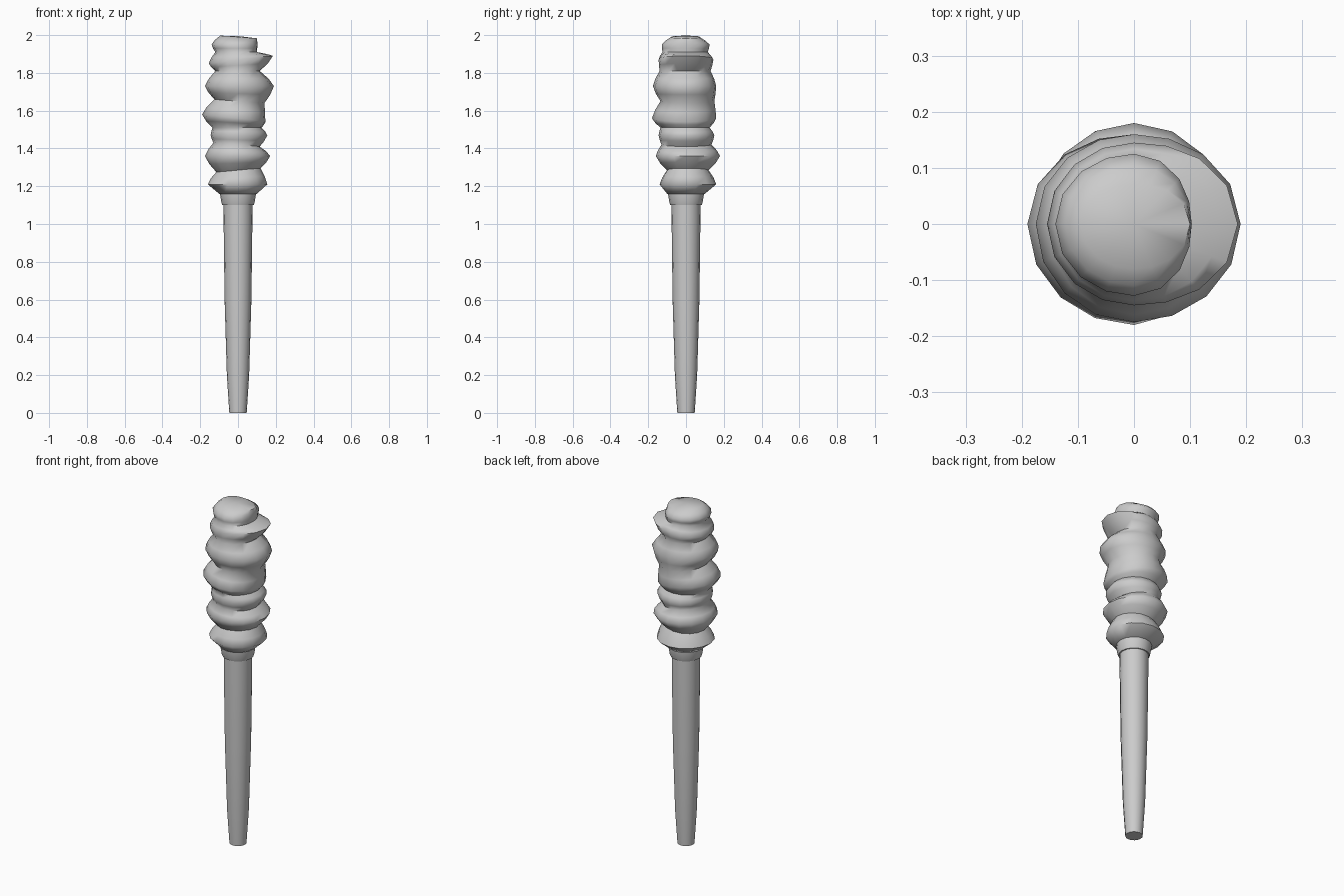
import bpy
import bmesh
from math import cos, sin, pi, radians

SIDES = 16

cube = bpy.data.objects.get("Cube")
if cube:
    bpy.data.objects.remove(cube)

grey = bpy.data.materials.new("plain grey")
grey.use_nodes = True
colour = (0.6, 0.6, 0.6, 1)
grey.diffuse_color = colour
grey.node_tree.nodes["Principled BSDF"].inputs["Base Color"].default_value = colour


def ring_points(z, tilt, left, right, front, back):
    """Uneven oval ring: reach along -x, +x, -y, +y, with +x side raised by tilt."""
    points = []
    for i in range(SIDES):
        c, s = cos(2 * pi * i / SIDES), sin(2 * pi * i / SIDES)
        reach = (right if c > 0 else left) * c * c + (back if s > 0 else front) * s * s
        points.append((reach * c, reach * s, z + tilt * c))
    return points


def loft(name, rings, sharp_angle, top_height):
    """Skin a stack of rings and close both ends."""
    bm = bmesh.new()
    loops = [[bm.verts.new(p) for p in ring_points(*r)] for r in rings]
    for low, high in zip(loops, loops[1:]):
        for i in range(SIDES):
            j = (i + 1) % SIDES
            bm.faces.new((low[i], low[j], high[j], high[i]))
    bm.faces.new(loops[0][::-1])
    tip = bm.verts.new((0, 0, top_height))
    for i in range(SIDES):
        bm.faces.new((loops[-1][i], loops[-1][(i + 1) % SIDES], tip))
    bmesh.ops.recalc_face_normals(bm, faces=bm.faces)
    mesh = bpy.data.meshes.new(name)
    bm.to_mesh(mesh)
    bm.free()
    mesh.materials.append(grey)
    obj = bpy.data.objects.new(name, mesh)
    bpy.context.collection.objects.link(obj)
    bpy.ops.object.select_all(action="DESELECT")
    obj.select_set(True)
    bpy.context.view_layer.objects.active = obj
    bpy.ops.object.shade_smooth_by_angle(angle=radians(sharp_angle))


def round_rings(profile):
    return [(z, 0, r, r, r, r) for z, r in profile]


# Tapered shaft
loft("shaft", round_rings([(0, .046), (.2, .059), (.6, .071), (1, .076), (1.14, .077)]), 40, 1.14)

# Collar below the head
loft("collar", round_rings([(1.1, .083), (1.115, .088), (1.15, .094), (1.18, .096)]), 50, 1.18)

# Lumpy head, in hundredths: height, tilt, then reach left, right, front, back;
# ridges and grooves alternate
lumps = [
    (121, 0, 16, 15.5, 14, 16),
    (128.5, 1, 11.5, 12, 10, 12),
    (136, 0, 17.5, 17, 16, 18),
    (142, -1, 13, 11.5, 13, 13.5),
    (147, 0, 14.5, 15.5, 14.5, 15),
    (151, 0, 13.5, 12.5, 13.5, 12.5),
    (156, -2, 19, 14.5, 18, 16),
    (165, -1, 12.5, 14, 13.5, 15),
    (173, 0, 17.5, 19, 17.5, 16),
    (181, 0, 12, 11.5, 14, 13),
    (187, 2, 15.5, 18.5, 14.5, 14.5),
    (191, 0, 12, 10, 12.5, 11.5),
    (195, 0, 14, 10.3, 12.8, 12.5),
    (199, -.7, 9.5, 10, 8, 7),
]
rings = [(1.16, 0, .1, .1, .1, .1)]
for k, lump in enumerate(lumps):
    ring = tuple(v / 100 for v in lump)
    if k:
        # Half-way ring, pulled outwards so each ridge is rounded
        prev = rings[-1]
        half = [(a + b) / 2 for a, b in zip(prev, ring)]
        bulge = [h + abs(a - b) * .12 for h, a, b in zip(half[2:], prev[2:], ring[2:])]
        rings.append((*half[:2], *bulge))
    rings.append(ring)
loft("head", rings, 65, 1.995)
